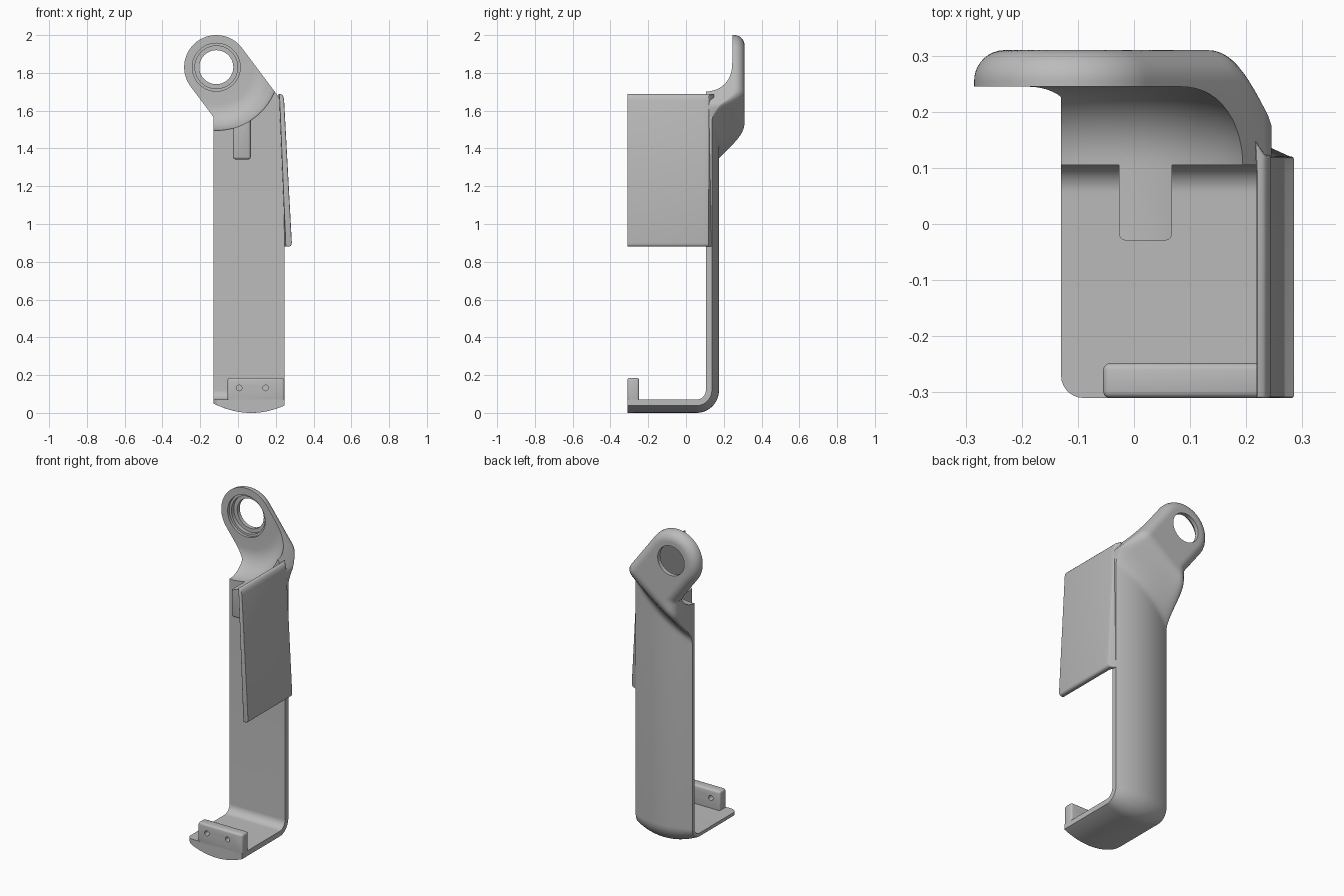
import bpy, bmesh
from math import sin, cos, pi, sqrt, radians

cube = bpy.data.objects.get("Cube")
if cube:
    bpy.data.objects.remove(cube, do_unlink=True)

grey = bpy.data.materials.new("plain_grey")
grey.use_nodes = True
grey.diffuse_color = (0.5, 0.5, 0.5, 1)
grey.node_tree.nodes["Principled BSDF"].inputs["Base Color"].default_value = (0.5, 0.5, 0.5, 1)

CX, CZ, R = -0.115, 1.83, 0.17      # ring centre and radius
LEFT, RIGHT = -0.13, 0.245          # strip edges
INNER = 0.105                       # front plane of the upright


def make(name, verts, faces):
    bm = bmesh.new()
    vs = [bm.verts.new(v) for v in verts]
    for f in faces:
        bm.faces.new([vs[i] for i in f])
    bmesh.ops.recalc_face_normals(bm, faces=bm.faces)
    mesh = bpy.data.meshes.new(name)
    bm.to_mesh(mesh)
    bm.free()
    ob = bpy.data.objects.new(name, mesh)
    bpy.context.collection.objects.link(ob)
    mesh.materials.append(grey)
    return ob


def loft(name, rings):
    """Closed solid through rings of equal point count."""
    n = len(rings[0])
    verts = [p for ring in rings for p in ring]
    faces = [(a * n + i, a * n + (i + 1) % n, (a + 1) * n + (i + 1) % n, (a + 1) * n + i)
             for a in range(len(rings) - 1) for i in range(n)]
    faces += [tuple(range(n)), tuple(range(len(verts) - n, len(verts)))]
    return make(name, verts, faces)


def lathe(name, profile, cx, cz, n=72):
    """Turn (radius, y) points round an axis along y."""
    return loft(name, [[(cx + r * cos(2 * pi * i / n), y, cz + r * sin(2 * pi * i / n))
                        for i in range(n)] for r, y in profile])


def box(name, x, y, z):
    return loft(name, [[(x[0], y[0], h), (x[1], y[0], h), (x[1], y[1], h), (x[0], y[1], h)]
                       for h in z])


def finish(ob, bevel=0, cutters=()):
    bpy.ops.object.select_all(action='DESELECT')
    ob.select_set(True)
    bpy.context.view_layer.objects.active = ob
    if bevel:
        m = ob.modifiers.new("round", 'BEVEL')
        m.width, m.segments, m.limit_method = bevel, 3, 'ANGLE'
        bpy.ops.object.modifier_apply(modifier=m.name)
    for c in cutters:
        m = ob.modifiers.new("cut", 'BOOLEAN')
        m.operation, m.solver, m.object = 'DIFFERENCE', 'EXACT', c
        bpy.ops.object.modifier_apply(modifier=m.name)
    bpy.ops.object.shade_smooth_by_angle(angle=radians(32))


# Outline of the upright and the leaning ring arm
def arc_half(z):
    return sqrt(max(0, R * R - (z - CZ) ** 2))


def left_edge(z):
    if z < 1.567:
        return LEFT
    return LEFT - (z - 1.567) * 0.75 if z < 1.728 else CX - arc_half(z)


def right_edge(z):
    if z < 1.633:
        return RIGHT
    return 0.021 + (1.932 - z) * 0.75 if z < 1.932 else CX + arc_half(z)


def depth(x):
    """Thickness of the strip, bulging on its outer side."""
    return 0.07 - 1.25 * (x - 0.07) ** 2


def back(x, z):
    """Rear surface: strip bulge blending into the thick, rounded arm."""
    dx, dz = x - CX, z - CZ
    s, p = 0.6 * dx - 0.8 * dz, 0.8 * dx + 0.6 * dz
    t = min(1, max(0, (0.45 - s) / 0.19))
    t = t * t * (3 - 2 * t)
    edge = min(max(x - LEFT, R + p), RIGHT - x, R - p)
    if s < 0:
        edge = min(edge, R - sqrt(dx * dx + dz * dz))
    r = 0.055
    edge = min(r, max(0, edge))
    top = 0.31 - r + sqrt(max(0, r * r - (r - edge) ** 2))
    low = INNER + depth(x)
    return low + (top - low) * t


COLS = 36


def ring(xl, xr, inner, outer):
    xs = [xl + (xr - xl) * (1 - cos(pi * j / COLS)) / 2 for j in range(COLS + 1)]
    return [(x, *inner(x)) for x in xs] + [(x, *outer(x)) for x in reversed(xs)]


rows = []
# Foot shelf, with one rounded front corner
for k in range(8):
    t = 0.04 * (1 - cos(pi / 2 * k / 7))
    y = -0.31 + t
    xl = LEFT + 0.04 - sqrt(max(0, 0.04 ** 2 - (0.04 - t) ** 2))
    rows.append(ring(xl, RIGHT, lambda x: (y, 0.07), lambda x: (y, 0.07 - depth(x))))
# Bend from the shelf to the upright
for k in range(13):
    a = pi / 2 * k / 12
    def bend(r):
        return (0.055 + r * sin(a), 0.12 - r * cos(a))
    rows.append(ring(LEFT, RIGHT, lambda x: bend(0.05), lambda x: bend(0.05 + depth(x))))
# Upright and arm
heights = [1.2 + 0.732 * k / 60 for k in range(61)]
heights += [CZ + R * sin(radians(37 + 51 * k / 20)) for k in range(1, 21)]
for z in heights:
    rows.append(ring(left_edge(z), right_edge(z), lambda x: (INNER, z), lambda x: (back(x, z), z)))
body = loft("bracket_body", rows)

# Cutter: filleted hollow in front of the ring, stepped bore and through hole
fillet = [(0.195 + 0.14 * cos(pi / 2 * k / 14), 0.104 + 0.141 * sin(pi / 2 * k / 14))
          for k in range(15)]
bore = lathe("bore_cutter", [(0.335, -0.1)] + fillet + [
    (0.127, 0.245), (0.127, 0.262), (0.113, 0.262), (0.113, 0.285),
    (0.09, 0.285), (0.09, 0.4)], CX, CZ)
finish(body, cutters=[bore])

# Small tab below the hollow
tab = box("front_tab", (-0.027, 0.068), (-0.03, 0.12), (1.342, 1.58))
finish(tab, 0.014, [bore])

# Upturned lip with two screw holes
lip = box("foot_lip", (-0.055, RIGHT), (-0.31, -0.248), (0.045, 0.185))
holes = [lathe("screw_cutter", [(0.015, -0.4), (0.015, -0.2)], x, 0.132, 24)
         for x in (0.006, 0.146)]
finish(lip, 0.012, holes)

# Leaning side plate, with its rear end running into the upright
section = [(0.218, 1.69), (0.232, 1.686), (0.24, 1.675), (0.244, 1.655),
           (0.285, 0.9), (0.282, 0.887), (0.274, 0.88), (0.252, 0.88)]
front_end = [(x, -0.31, z) for x, z in section]
middle = [(x, 0.09, z) for x, z in section]
rear_end = [(x, 0.12, z) for x, z in section]
rear_end[0] = (0.215, 0.15, 1.69)
rear_end[-1] = (0.235, 0.14, 0.88)
fin = loft("side_plate", [front_end, middle, rear_end])
finish(fin, 0.004)

for cutter in [bore] + holes:
    bpy.data.objects.remove(cutter, do_unlink=True)
